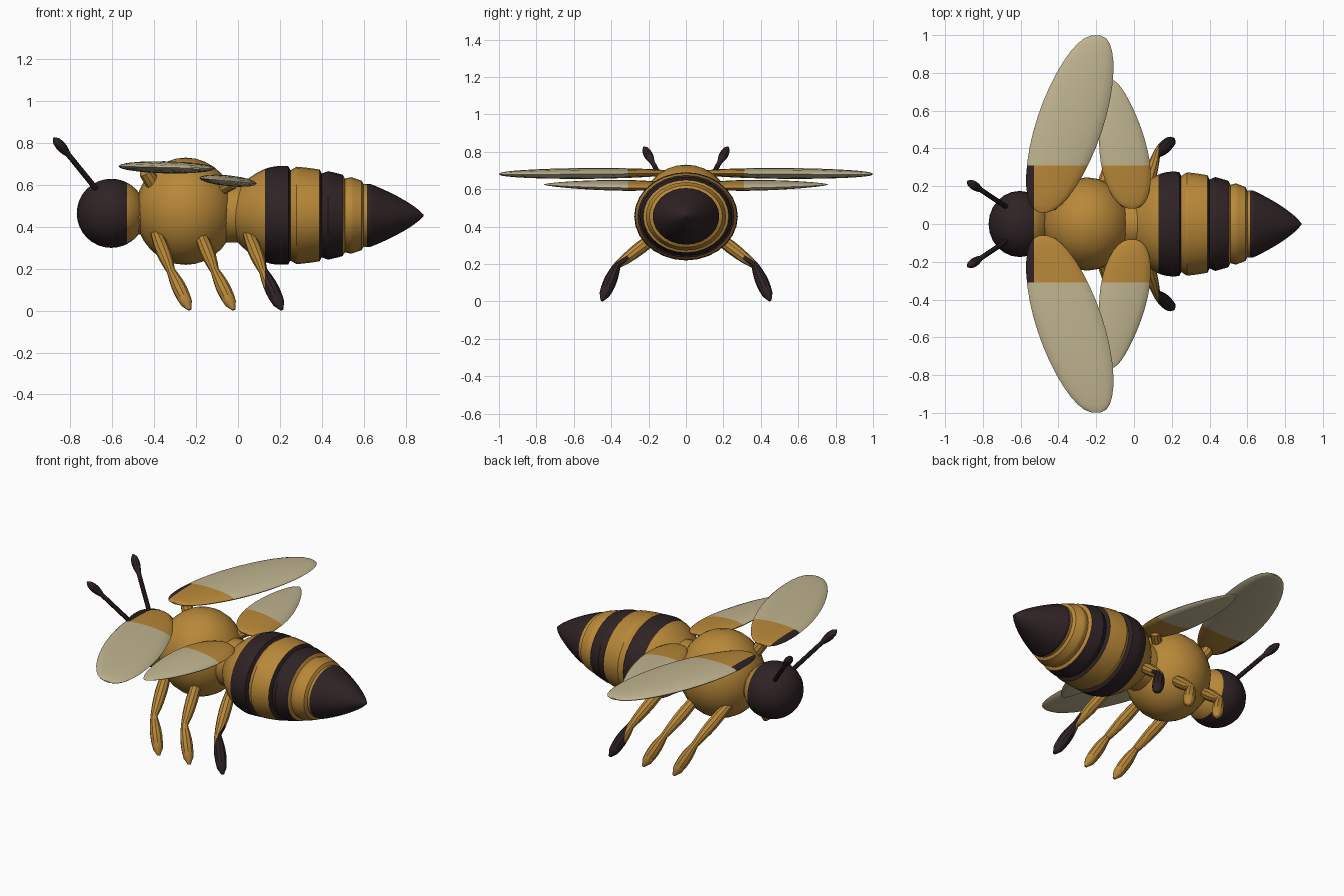
import bpy, bmesh, math
from mathutils import Vector

cube = bpy.data.objects.get("Cube")
if cube:
    bpy.data.objects.remove(cube, do_unlink=True)


def material(name, red, green, blue):
    mat = bpy.data.materials.new(name)
    mat.use_nodes = True
    color = (red, green, blue, 1)
    mat.diffuse_color = color
    mat.node_tree.nodes["Principled BSDF"].inputs["Base Color"].default_value = color
    return mat


MATERIALS = [material("amber", 0.48, 0.245, 0.04),
             material("dark_brown", 0.028, 0.016, 0.018),
             material("cream", 0.53, 0.46, 0.28)]
AMBER, DARK, CREAM = range(len(MATERIALS))
BAND_EDGES = [-0.53, 0.13, 0.25, 0.39, 0.5, 0.615]   # along the body
PALE_EDGE = 0.31                                     # outward on the wings


def finish(bm, name, is_wing=False, mirrored=False):
    """Cut the mesh along the colour bands, colour it and make the object."""
    cuts = [(Vector((edge, 0, 0)), Vector((1, 0, 0))) for edge in BAND_EDGES]
    if is_wing:
        cuts.append((Vector((0, PALE_EDGE, 0)), Vector((0, 1, 0))))
    for point, normal in cuts:
        geometry = bm.verts[:] + bm.edges[:] + bm.faces[:]
        bmesh.ops.bisect_plane(bm, geom=geometry, plane_co=point, plane_no=normal, dist=1e-5)
    bmesh.ops.recalc_face_normals(bm, faces=bm.faces[:])
    for face in bm.faces:
        center = face.calc_center_median()
        band = sum(center.x > edge for edge in BAND_EDGES)
        face.material_index = AMBER if band % 2 else DARK
        if is_wing and center.y > PALE_EDGE:
            face.material_index = CREAM
    mesh = bpy.data.meshes.new(name)
    bm.to_mesh(mesh)
    bm.free()
    for mat in MATERIALS:
        mesh.materials.append(mat)
    part = bpy.data.objects.new(name, mesh)
    bpy.context.collection.objects.link(part)
    if mirrored:
        modifier = part.modifiers.new("Mirror", "MIRROR")
        modifier.use_axis = (False, True, False)
        modifier.use_mirror_merge = False
    bpy.ops.object.select_all(action="DESELECT")
    part.select_set(True)
    bpy.context.view_layer.objects.active = part
    bpy.ops.object.shade_smooth_by_angle(angle=math.radians(35))


def loft(sections, sides):
    """Skin elliptical rings given as (centre, half axis, half axis)."""
    bm = bmesh.new()
    rings = []
    for center, across, along in sections:
        angles = [math.tau * i / sides for i in range(sides)]
        rings.append([bm.verts.new(center + across * math.cos(a) + along * math.sin(a))
                      for a in angles])
    for ring, following in zip(rings, rings[1:]):
        for i in range(sides):
            j = (i + 1) % sides
            bm.faces.new((ring[i], ring[j], following[j], following[i]))
    bm.faces.new(rings[0])
    bm.faces.new(rings[-1])
    return bm


def ellipsoid(name, center, radii):
    bm = bmesh.new()
    bmesh.ops.create_uvsphere(bm, u_segments=24, v_segments=16, radius=1)
    bmesh.ops.scale(bm, vec=Vector(radii), verts=bm.verts[:])
    bmesh.ops.translate(bm, vec=Vector(center), verts=bm.verts[:])
    finish(bm, name)


def body_ring(x, z, width, height):
    return Vector((x, 0, z)), Vector((0, width, 0)), Vector((0, 0, height))


def limb(name, joints, thin, bulges, tip=0.4, steps=6):
    """Mirrored chain of spindles between joints; each swells by its bulge."""
    joints = [Vector(joint) for joint in joints]
    sections = []
    for start, end, bulge in zip(joints, joints[1:], bulges):
        direction = (end - start).normalized()
        across = direction.cross(Vector((1, 0, 0))).normalized()
        along = direction.cross(across)
        is_last = end == joints[-1]
        for i in range(steps + is_last):
            t = i / steps
            radius = thin + bulge * math.sin(math.pi * t)
            if i == steps:
                radius = thin * tip
            sections.append((start.lerp(end, t), across * radius, along * radius))
    finish(loft(sections, sides=10), name, mirrored=True)


def wing(name, root, tip, half_width, thickness, tilt, skew, fullness, count=18):
    """Mirrored lens-shaped wing whose width follows a rounded sine."""
    root, tip = Vector(root), Vector(tip)
    sections = []
    for i in range(count):
        t = (1 - math.cos(math.pi * (i + 0.5) / count)) / 2
        size = math.sin(math.pi * t ** skew) ** fullness
        chord = Vector((1, 0, tilt)) * half_width * size
        sections.append((root.lerp(tip, t), chord, Vector((0, 0, thickness * size))))
    finish(loft(sections, sides=16), name, is_wing=True, mirrored=True)


# Head, thorax and the short links that join the body
ellipsoid("head", (-0.605, 0, 0.465), (0.165, 0.175, 0.165))
ellipsoid("thorax", (-0.25, 0, 0.475), (0.24, 0.247, 0.256))
for name, start, end, radius in (("neck", -0.56, -0.44, 0.1), ("waist", -0.1, 0.04, 0.14)):
    finish(loft([body_ring(x, 0.465, radius, radius) for x in (start, end)], sides=24), name)

# Abdomen: swelling envelope with a step at the start of each segment
SEAMS = (0.25, 0.4, 0.51, 0.6)
WIDEST, TAIL, STEP = 0.2, 0.886, 0.01
rings = []
x = -0.04
while x < TAIL:
    rate = 5.5 if x < WIDEST else math.pi / 2 / (TAIL - WIDEST)
    width = 0.277 * math.cos(rate * (x - WIDEST)) ** 0.75
    for seam in SEAMS:
        lag = (x - seam) / (3 * STEP)
        if 0 <= lag < 1:
            width *= 0.92 + 0.08 * lag
    rings.append(body_ring(x, 0.455, width, width * 0.85))
    x = round(x + STEP, 3)
rings.append(body_ring(TAIL, 0.455, STEP / 2, STEP / 2))
finish(loft(rings, sides=28), "abdomen")

# Three pairs of legs
for name, x in (("front_legs", -0.4), ("middle_legs", -0.19), ("hind_legs", 0.04)):
    hip, knee, foot = (x, 0.11, 0.39), (x + 0.08, 0.37, 0.19), (x + 0.17, 0.45, 0.005)
    limb(name, [hip, knee, foot], thin=0.021, bulges=[0.014, 0.014])

# Antennae with clubbed tips
limb("antennae", [(-0.66, 0.08, 0.56), (-0.81, 0.18, 0.745), (-0.88, 0.225, 0.825)],
     thin=0.013, bulges=[0, 0.011])

# Wings and the short roots that hold them
wing("fore_wings", (-0.48, 0.06, 0.688), (-0.2, 1, 0.681), half_width=0.182,
     thickness=0.029, tilt=-0.02, skew=1, fullness=0.4)
wing("hind_wings", (-0.01, 0.08, 0.618), (-0.11, 0.76, 0.625), half_width=0.13,
     thickness=0.026, tilt=-0.1, skew=0.7, fullness=0.6)
limb("fore_wing_roots", [(-0.39, 0.09, 0.58), (-0.45, 0.13, 0.68)], thin=0.035, bulges=[0])
limb("hind_wing_roots", [(-0.1, 0.09, 0.57), (-0.01, 0.17, 0.618)], thin=0.03, bulges=[0])
